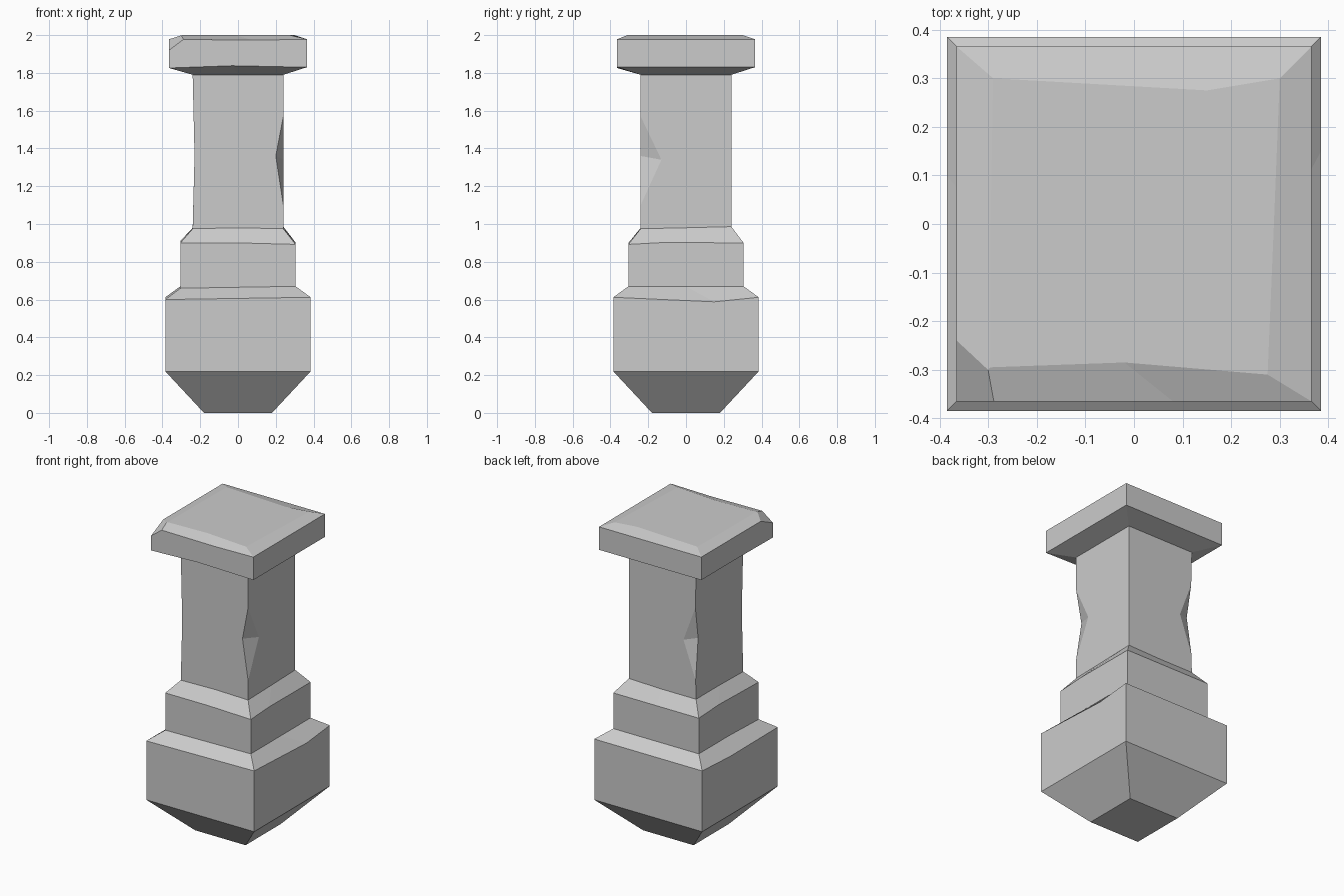
import bpy, bmesh
from mathutils import Vector

if "Cube" in bpy.data.objects:
    bpy.data.objects.remove(bpy.data.objects["Cube"])

stone = bpy.data.materials.new("grey stone")
stone.diffuse_color = (0.6, 0.6, 0.6, 1)
stone.use_nodes = True
stone.node_tree.nodes["Principled BSDF"].inputs["Base Color"].default_value = stone.diffuse_color

# Corner and mid-side directions of a square ring, counter-clockwise
FL, F, FR, R, BR, B, BL, L = range(8)
DIRS = [(-1, -1), (0, -1), (1, -1), (1, 0), (1, 1), (0, 1), (-1, 1), (-1, 0)]

# Rings from foot to top: half width, height, worn-point offsets
RINGS = [
    (0.18, 0.0, {}),
    (0.385, 0.22, {}),
    (0.385, 0.612, {FL: (0, 0, -.012), F: (0, 0, -.006), R: (0, .15, -.024), L: (0, .1, -.015)}),
    (0.305, 0.67, {FL: (0, 0, -.01), F: (0, 0, -.005)}),
    (0.305, 0.90, {FR: (0, 0, -.008), R: (0, -.12, .002), L: (0, .1, .01)}),
    (0.24, 0.98, {FL: (0, 0, -.005), FR: (0, 0, -.005), BR: (0, 0, .006)}),
    (0.24, 1.36, {FL: (.01, 0, 0), L: (.01, 0, 0), BL: (.01, 0, 0)}),
    (0.24, 1.79, {}),
    (0.365, 1.83, {FL: (0, 0, -.004), F: (-.03, 0, .008)}),
    (0.365, 1.978, {F: (.08, 0, -.005)}),
    (0.30, 2.0, {FL: (.005, .005, 0), F: (-.02, .015, 0), FR: (-.025, -.01, 0),
                 R: (-.012, 0, 0), B: (.15, -.025, 0), BL: (.01, 0, 0), L: (.005, 0, 0)}),
]


def make_object(name, bm):
    bmesh.ops.recalc_face_normals(bm, faces=bm.faces)
    mesh = bpy.data.meshes.new(name)
    bm.to_mesh(mesh)
    bm.free()
    obj = bpy.data.objects.new(name, mesh)
    mesh.materials.append(stone)
    bpy.context.collection.objects.link(obj)
    return obj


# Square post: foot, stepped base, shaft and cap
bm = bmesh.new()
loops = []
for half, z, worn in RINGS:
    loop = []
    for i, (dx, dy) in enumerate(DIRS):
        offset = Vector(worn.get(i, (0, 0, 0)))
        loop.append(bm.verts.new(Vector((dx * half, dy * half, z)) + offset))
    loops.append(loop)
for low, high in zip(loops, loops[1:]):
    for i in range(8):
        j = (i + 1) % 8
        bm.faces.new((low[i], low[j], high[j], high[i]))
bm.faces.new(loops[0][::-1])
bm.faces.new(loops[-1])
post = make_object("stone_post", bm)


# Chips: four-sided cutters enlarged away from the cut surface
def add_chip(bm, points, pivot, scale):
    verts = [bm.verts.new(pivot + (Vector(p) - pivot) * scale) for p in points]
    for a, b, c in ((0, 1, 2), (0, 1, 3), (0, 2, 3), (1, 2, 3)):
        bm.faces.new((verts[a], verts[b], verts[c]))


bm = bmesh.new()
# Notches in the shaft edges: two points on the sides, then upper and lower ends
for p, q, top, bottom in (
        ((.20, -.24, 1.36), (.24, -.13, 1.34), (.24, -.24, 1.57), (.24, -.24, 1.10)),
        ((-.23, .205, 1.36), (-.15, .24, 1.34), (-.235, .24, 1.57), (-.237, .24, 1.10))):
    add_chip(bm, (p, q, top, bottom), (Vector(p) + Vector(q)) / 2, 1.5)
# Broken corner of the cap
corner = [(-.29, -.365, 1.976), (-.365, -.24, 1.978), (-.365, -.365, 1.92)]
centre = sum((Vector(p) for p in corner), Vector()) / 3
add_chip(bm, corner + [(-.365, -.365, 1.98)], centre, 3)
cutter = make_object("chip_cutter", bm)
cutter.hide_render = True

cut = post.modifiers.new("chips", 'BOOLEAN')
cut.operation = 'DIFFERENCE'
cut.solver = 'EXACT'
cut.object = cutter
bpy.context.view_layer.objects.active = post
bpy.ops.object.modifier_apply(modifier=cut.name)
bpy.data.objects.remove(cutter)
